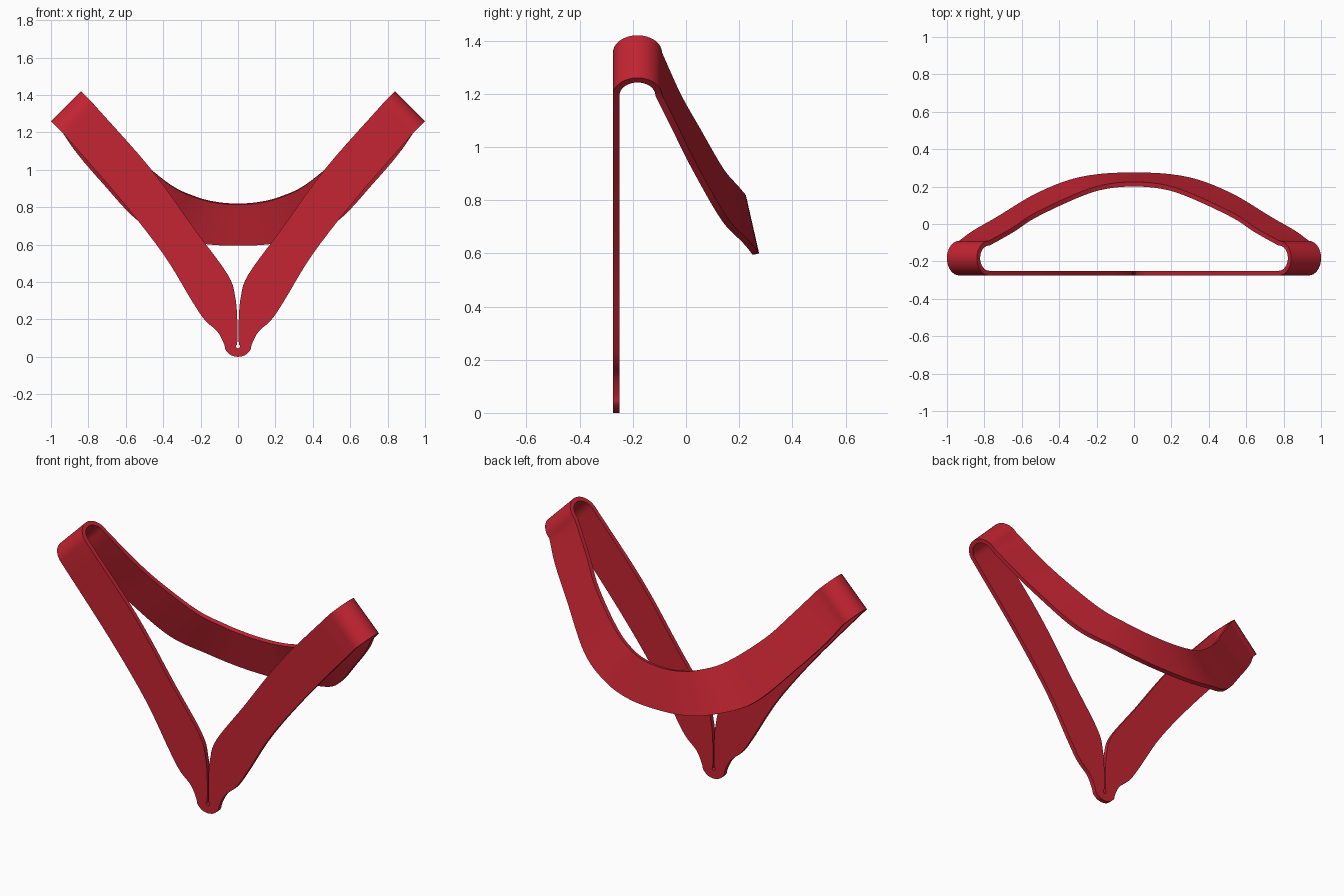
import bpy, bmesh, math
from mathutils import Vector

cube = bpy.data.objects.get("Cube")
if cube:
    bpy.data.objects.remove(cube)

FRONT = -0.275      # plane of the front straps
RADIUS = 0.0925     # shoulder fold
THICKNESS = 0.025


def make_material(name, color):
    mat = bpy.data.materials.new(name)
    mat.use_nodes = True
    mat.diffuse_color = color
    bsdf = mat.node_tree.nodes["Principled BSDF"]
    bsdf.inputs["Base Color"].default_value = color
    bsdf.inputs["Roughness"].default_value = 0.7
    return mat


def smooth_path(points, steps):
    """Catmull-Rom curve through the points."""
    pts = [Vector(p) for p in points]
    first = pts[0] * 2 - pts[1]
    last = pts[-1] * 2 - pts[-2]
    # A path ending on the centre plane runs straight across it
    if abs(pts[-1].x) < 0.001:
        last = Vector((-pts[-2].x, pts[-2].y, pts[-2].z))
    pts = [first] + pts + [last]
    path = []
    for a, b, c, d in zip(pts, pts[1:], pts[2:], pts[3:]):
        for i in range(steps):
            t = i / steps
            path.append(0.5 * (2 * b + (c - a) * t
                               + (2 * a - 5 * b + 4 * c - d) * t * t
                               + (3 * b - a - 3 * c + d) * t ** 3))
    return path + [pts[-2]]


def front_path(points, steps=5):
    return smooth_path([(x, FRONT, z) for x, z in points], steps)


def fold(start, steps=16):
    """Half circle over the shoulder, from the front strap to the back one."""
    out = Vector((1, 0, 1)).normalized()
    arc = []
    for i in range(1, steps):
        a = math.pi * i / steps
        arc.append(start + out * RADIUS * math.sin(a)
                   + Vector((0, RADIUS * (1 - math.cos(a)), 0)))
    return arc


# Lower and upper edges of the front strap, from the bottom tip to the shoulder
front_lower = front_path([(0, 0), (.035, .008), (.065, .035), (.075, .07), (.11, .135),
                          (.18, .2), (.25, .305), (.4, .55), (.63, .845), (.935, 1.195)])
front_upper = front_path([(0, .045), (.008, .05), (.01, .06), (.004, .08), (.004, .2),
                          (.015, .32), (.055, .44), (.23, .68), (.47, 1.01), (.775, 1.355)])

# Lower and upper edges of the back strap, from the shoulder to the middle
back_y = FRONT + 2 * RADIUS
back_lower = smooth_path([(.935, back_y, 1.195), (.86, -.035, 1.087), (.73, .04, .935),
                          (.54, .155, .735), (.35, .235, .65), (.18, .268, .61),
                          (0, .275, .6)], 6)
back_upper = smooth_path([(.775, back_y, 1.355), (.65, -.02, 1.2), (.54, .053, 1.07),
                          (.36, .14, .92), (.22, .195, .855), (.11, .218, .828),
                          (0, .225, .82)], 6)

lower = front_lower + fold(front_lower[-1]) + back_lower
upper = front_upper + fold(front_upper[-1]) + back_upper

# Half of the ribbon as a strip between the two edges
bm = bmesh.new()
rows = [(bm.verts.new(a), bm.verts.new(b)) for a, b in zip(lower, upper)]
for (a, b), (c, d) in zip(rows, rows[1:]):
    bm.faces.new((a, c, d, b))
mesh = bpy.data.meshes.new("neck_ribbon")
bm.to_mesh(mesh)
bm.free()
mesh.materials.append(make_material("red fabric", (0.55, 0.018, 0.032, 1)))

ribbon = bpy.data.objects.new("neck_ribbon", mesh)
bpy.context.collection.objects.link(ribbon)

# Mirror to the other side, then thicken inwards
mirror = ribbon.modifiers.new("mirror", 'MIRROR')
mirror.use_clip = True
mirror.merge_threshold = 0.001
solid = ribbon.modifiers.new("thickness", 'SOLIDIFY')
solid.thickness = THICKNESS
solid.offset = -1

bpy.ops.object.select_all(action='DESELECT')
ribbon.select_set(True)
bpy.context.view_layer.objects.active = ribbon
for modifier in ("mirror", "thickness"):
    bpy.ops.object.modifier_apply(modifier=modifier)
bpy.ops.object.shade_smooth_by_angle(angle=math.radians(35))
